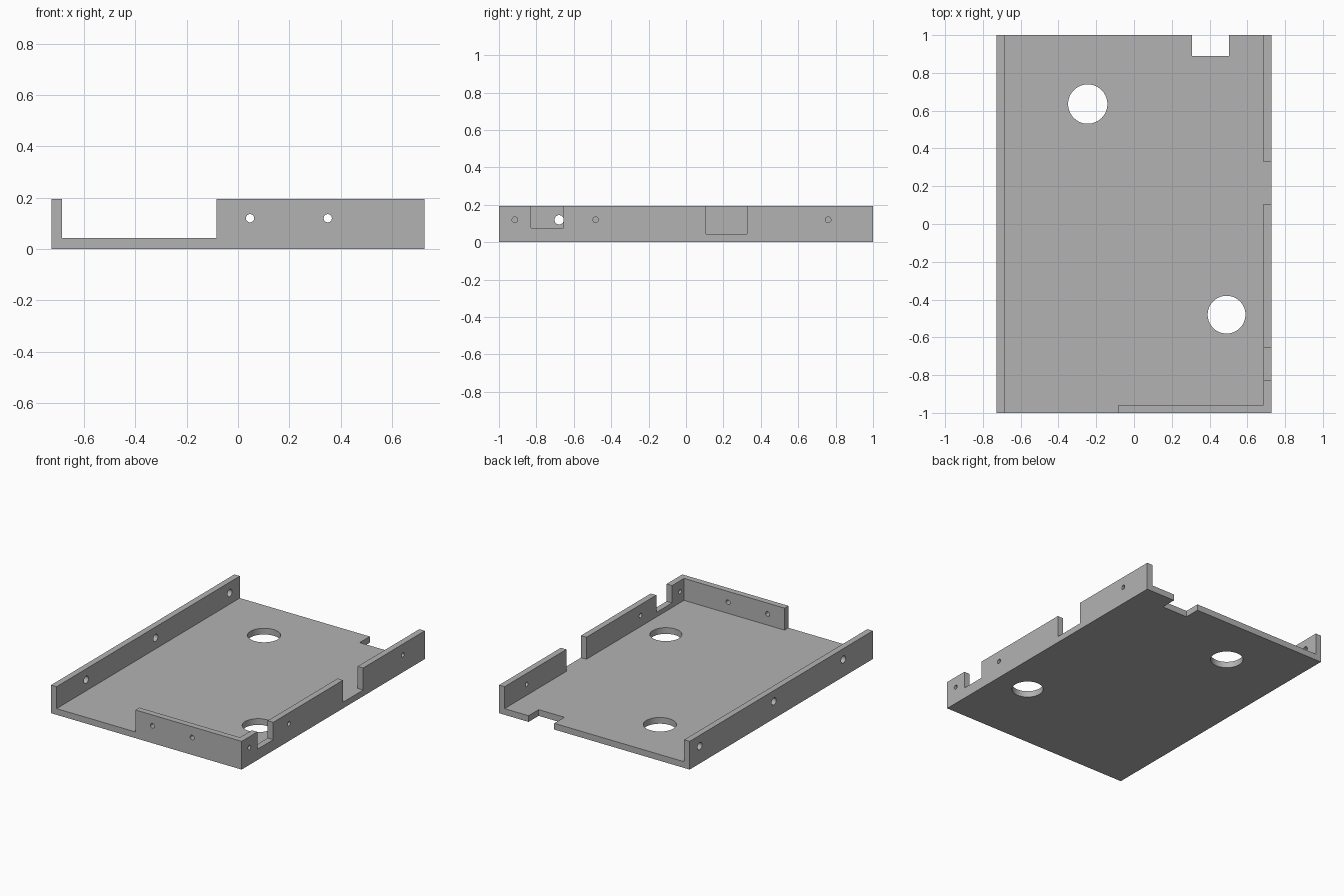
import bpy
import bmesh
from mathutils import Matrix, Vector

default = bpy.data.objects.get("Cube")
if default:
    bpy.data.objects.remove(default, do_unlink=True)

HALF_W, HALF_L, HEIGHT = 0.728, 1.0, 0.195
WALL, FLOOR = 0.042, 0.043
INNER = HALF_W - WALL
HOLE_Z = 0.12
OUT = 1.2  # cutter overshoot

grey = bpy.data.materials.new("metal grey")
grey.use_nodes = True
grey.diffuse_color = (0.45, 0.45, 0.45, 1)
grey.node_tree.nodes["Principled BSDF"].inputs["Base Color"].default_value = grey.diffuse_color


def add_object(name, bm):
    bmesh.ops.recalc_face_normals(bm, faces=bm.faces)
    mesh = bpy.data.meshes.new(name)
    bm.to_mesh(mesh)
    bm.free()
    mesh.materials.append(grey)
    obj = bpy.data.objects.new(name, mesh)
    bpy.context.collection.objects.link(obj)
    return obj


def prism(name, outline, z0, z1):
    bm = bmesh.new()
    face = bm.faces.new([bm.verts.new((x, y, z0)) for x, y in outline])
    top = bmesh.ops.extrude_face_region(bm, geom=[face])["geom"]
    verts = [g for g in top if isinstance(g, bmesh.types.BMVert)]
    bmesh.ops.translate(bm, verts=verts, vec=(0, 0, z1 - z0))
    return add_object(name, bm)


def box(name, x0, x1, y0, y1, z0, z1):
    return prism(name, [(x0, y0), (x1, y0), (x1, y1), (x0, y1)], z0, z1)


def rod(name, centre, radius, depth, axis, sides):
    bm = bmesh.new()
    turn = Vector((0, 0, 1)).rotation_difference(Vector(axis)).to_matrix().to_4x4()
    bmesh.ops.create_cone(bm, cap_ends=True, segments=sides, radius1=radius,
                          radius2=radius, depth=depth,
                          matrix=Matrix.Translation(centre) @ turn)
    return add_object(name, bm)


def cut(target, cutter):
    mod = target.modifiers.new("cut", "BOOLEAN")
    mod.operation, mod.solver, mod.object = "DIFFERENCE", "EXACT", cutter
    bpy.context.view_layer.objects.active = target
    bpy.ops.object.modifier_apply(modifier=mod.name)
    bpy.data.objects.remove(cutter, do_unlink=True)


tray = box("chassis_tray", -HALF_W, HALF_W, -HALF_L, HALF_L, 0, HEIGHT)

# Interior, open at the back, half the front and one gap in the left wall
front_edge, gap0, gap1 = -0.083, 0.107, 0.327
cut(tray, prism("interior", [
    (-INNER, -OUT), (front_edge, -OUT), (front_edge, -HALF_L + WALL),
    (INNER, -HALF_L + WALL), (INNER, gap0), (OUT, gap0), (OUT, gap1),
    (INNER, gap1), (INNER, OUT), (-INNER, OUT)], FLOOR, 0.5))

# Shallow wall notch and rear floor notch
cut(tray, box("wall_notch", 0.6, OUT, -0.828, -0.655, 0.075, 0.5))
cut(tray, box("floor_notch", 0.307, 0.503, 0.89, OUT, -0.1, 0.1))

# Large floor holes
for x, y, r in [(-0.245, 0.635, 0.104), (0.49, -0.48, 0.1)]:
    cut(tray, rod("floor_hole", (x, y, 0), r, 0.3, (0, 0, 1), 64))

# Screw holes in the three walls
for y in (-0.678, 0.08, 0.89):
    cut(tray, rod("right_hole", (-HALF_W, y, HOLE_Z), 0.025, 0.2, (1, 0, 0), 32))
for y in (-0.915, -0.483, 0.76):
    cut(tray, rod("left_hole", (HALF_W, y, HOLE_Z), 0.015, 0.2, (1, 0, 0), 32))
for x in (0.047, 0.35):
    cut(tray, rod("front_hole", (x, -HALF_L, HOLE_Z), 0.016, 0.2, (0, 1, 0), 32))

# Smooth hole walls, sharp edges elsewhere
tray.select_set(True)
bpy.context.view_layer.objects.active = tray
bpy.ops.object.shade_smooth_by_angle(angle=0.5)
